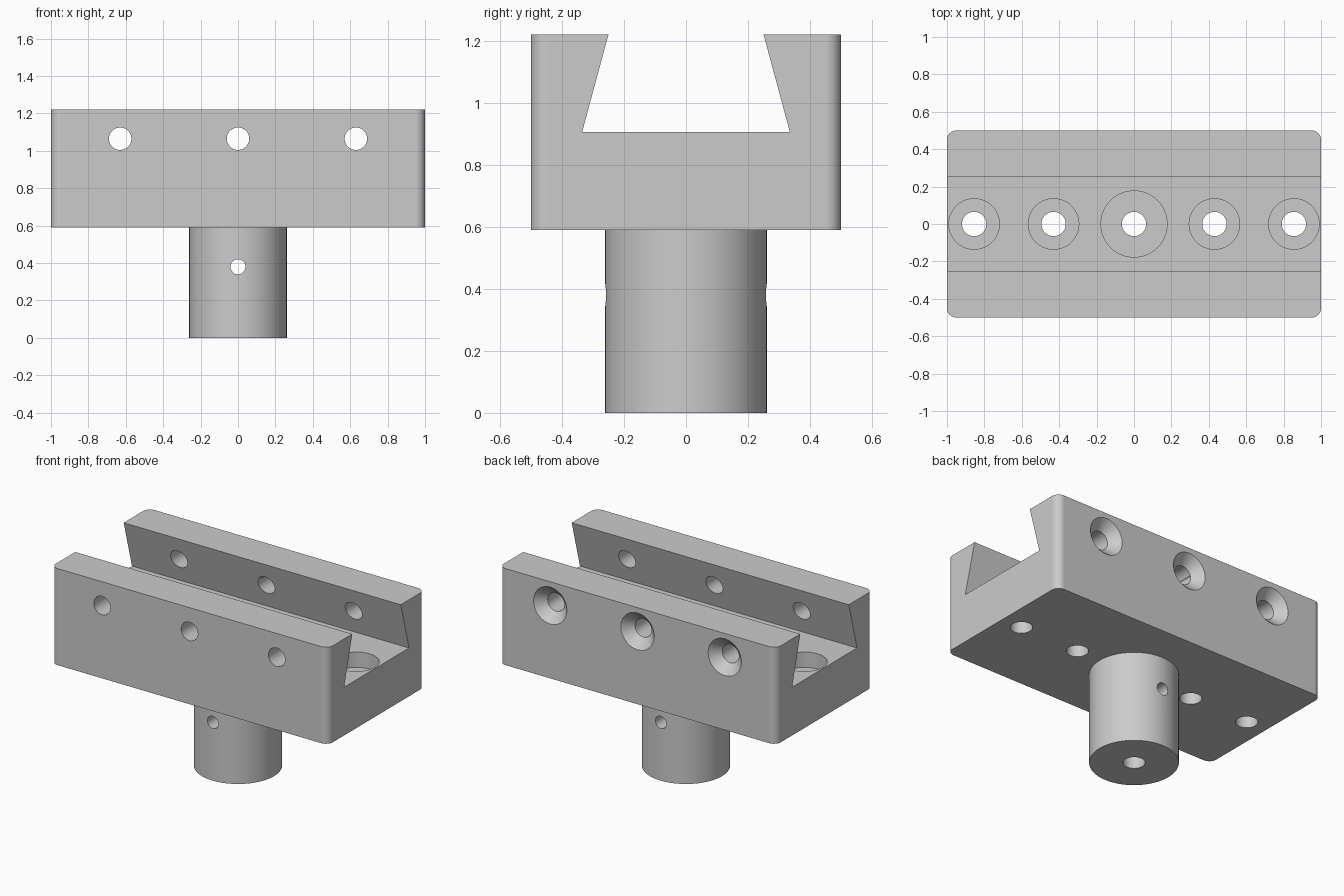
import bpy, bmesh, math
from mathutils import Matrix, Vector

cube = bpy.data.objects.get("Cube")
if cube:
    bpy.data.objects.remove(cube, do_unlink=True)

metal = bpy.data.materials.new("grey_metal")
metal.use_nodes = True
GREY = (0.6, 0.6, 0.6, 1)
metal.diffuse_color = GREY
metal.node_tree.nodes["Principled BSDF"].inputs["Base Color"].default_value = GREY

BASE, FLOOR, TOP = 0.59, 0.905, 1.22   # block underside, channel floor, rail tops


def add_object(name, bm):
    bmesh.ops.recalc_face_normals(bm, faces=bm.faces)
    mesh = bpy.data.meshes.new(name)
    bm.to_mesh(mesh)
    bm.free()
    mesh.materials.append(metal)
    obj = bpy.data.objects.new(name, mesh)
    bpy.context.collection.objects.link(obj)
    return obj


def rod(name, start, end, r1, r2=None, sides=64):
    """Cylinder or cone running from start to end."""
    start, end = Vector(start), Vector(end)
    axis = end - start
    turn = Vector((0, 0, 1)).rotation_difference(axis).to_matrix().to_4x4()
    bm = bmesh.new()
    bmesh.ops.create_cone(bm, cap_ends=True, segments=sides, radius1=r1,
                          radius2=r1 if r2 is None else r2, depth=axis.length,
                          matrix=Matrix.Translation((start + end) / 2) @ turn)
    return add_object(name, bm)


def combine(target, tool, operation):
    tool.hide_render = True
    mod = target.modifiers.new(operation.title(), "BOOLEAN")
    mod.operation, mod.solver, mod.object = operation, "EXACT", tool
    bpy.context.view_layer.objects.active = target
    bpy.ops.object.modifier_apply(modifier=mod.name)
    bpy.data.objects.remove(tool, do_unlink=True)


# Block with rounded upright corners
bm = bmesh.new()
bmesh.ops.create_cube(bm, size=1, matrix=Matrix.Translation((0, 0, (BASE + TOP) / 2))
                      @ Matrix.Diagonal((2, 1, TOP - BASE, 1)))
upright = [e for e in bm.edges if abs(e.verts[0].co.z - e.verts[1].co.z) > 0.1]
bmesh.ops.bevel(bm, geom=upright, offset=0.05, segments=8, profile=0.5, affect="EDGES")
clamp = add_object("clamp_block", bm)

# Dovetail channel along the block
slope = (0.335 - 0.25) / (TOP - FLOOR)
lip = 0.25 - slope * 0.1
bm = bmesh.new()
profile = [(-0.335, FLOOR), (0.335, FLOOR), (lip, TOP + 0.1), (-lip, TOP + 0.1)]
face = bm.faces.new([bm.verts.new((-1.2, y, z)) for y, z in profile])
swept = bmesh.ops.extrude_face_region(bm, geom=[face])
bmesh.ops.translate(bm, vec=(2.4, 0, 0),
                    verts=[v for v in swept["geom"] if isinstance(v, bmesh.types.BMVert)])
combine(clamp, add_object("dovetail_cutter", bm), "DIFFERENCE")

# Round mounting post, sunk slightly into the block
combine(clamp, rod("post", (0, 0, 0), (0, 0, BASE + 0.02), 0.261, sides=96), "UNION")

# Counterbored holes down through the channel floor
for x, bore in ((-0.855, 0.135), (-0.43, 0.135), (0, 0.177), (0.43, 0.135), (0.855, 0.135)):
    combine(clamp, rod("bore_cutter", (x, 0, FLOOR - 0.1), (x, 0, FLOOR + 0.1), bore), "DIFFERENCE")
    combine(clamp, rod("hole_cutter", (x, 0, -0.1), (x, 0, FLOOR + 0.1), 0.065), "DIFFERENCE")

# Cross holes through both rails, countersunk at the back
for x in (-0.63, 0, 0.63):
    z = 1.065
    combine(clamp, rod("hole_cutter", (x, -0.6, z), (x, 0.6, z), 0.06), "DIFFERENCE")
    combine(clamp, rod("sink_cutter", (x, 0.43, z), (x, 0.52, z), 0.05, 0.14), "DIFFERENCE")

# Pin hole through the post
combine(clamp, rod("pin_cutter", (0, -0.4, 0.38), (0, 0.4, 0.38), 0.04), "DIFFERENCE")

# Smooth rounds, crisp edges, flat faces kept flat
bpy.ops.object.select_all(action="DESELECT")
clamp.select_set(True)
bpy.context.view_layer.objects.active = clamp
bpy.ops.object.shade_smooth_by_angle(angle=math.radians(30))
normals = clamp.modifiers.new("Weighted Normals", "WEIGHTED_NORMAL")
normals.keep_sharp = True
